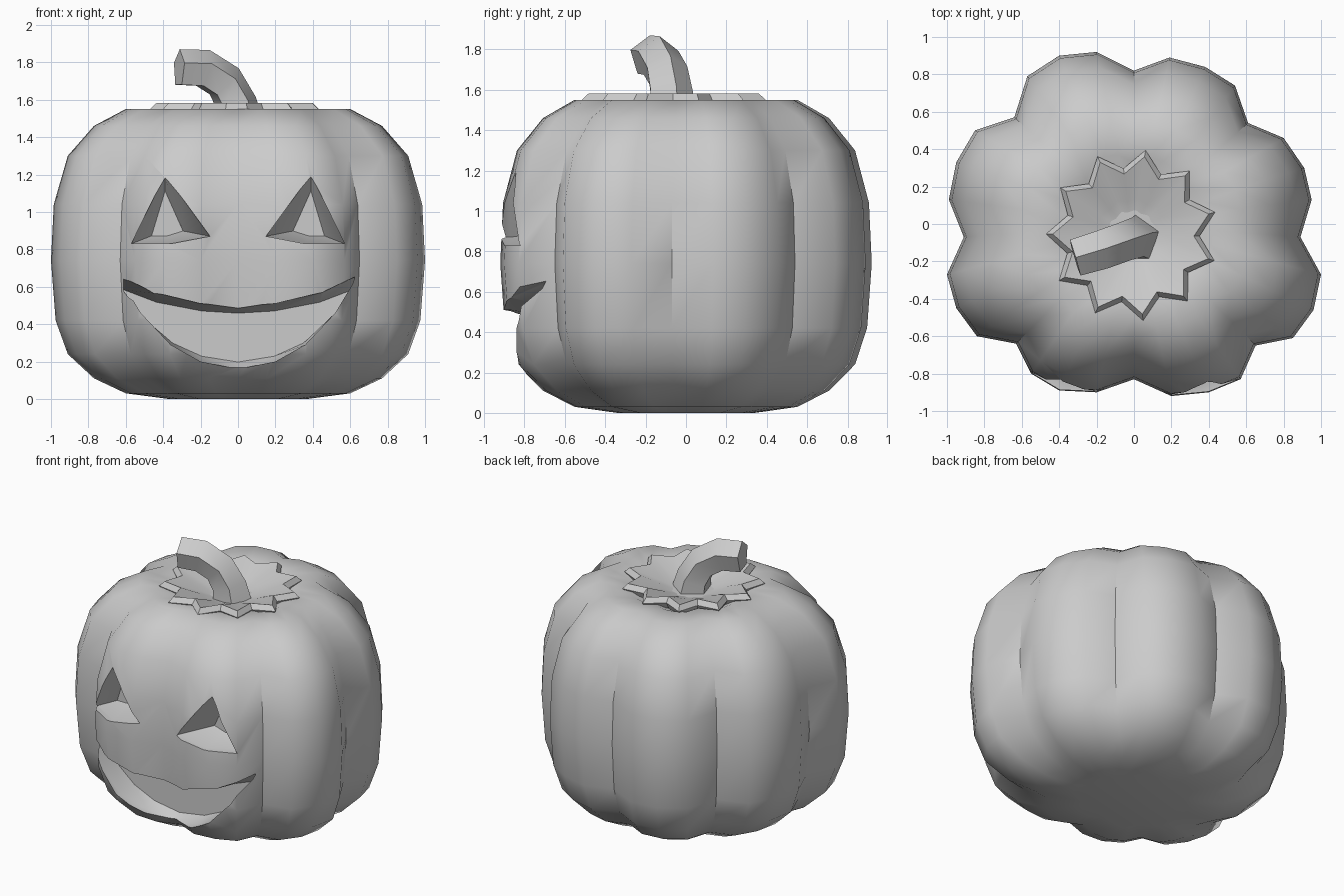
import bpy, bmesh, math
from mathutils import Vector

if "Cube" in bpy.data.objects:
    bpy.data.objects.remove(bpy.data.objects["Cube"])


def loft(name, rings):
    """Skin a list of equal-length point loops and cap both ends."""
    bm = bmesh.new()
    loops = [[bm.verts.new(p) for p in ring] for ring in rings]
    n = len(loops[0])
    for a, b in zip(loops, loops[1:]):
        for i in range(n):
            j = (i + 1) % n
            bm.faces.new((a[i], a[j], b[j], b[i]))
    bm.faces.new(loops[0][::-1])
    bm.faces.new(loops[-1])
    if bm.calc_volume(signed=True) < 0:
        bmesh.ops.reverse_faces(bm, faces=bm.faces)
    mesh = bpy.data.meshes.new(name)
    bm.to_mesh(mesh)
    bm.free()
    obj = bpy.data.objects.new(name, mesh)
    bpy.context.collection.objects.link(obj)
    return obj


def activate(obj):
    bpy.ops.object.select_all(action='DESELECT')
    obj.select_set(True)
    bpy.context.view_layer.objects.active = obj


def smooth(obj, angle):
    activate(obj)
    bpy.ops.object.shade_smooth_by_angle(angle=math.radians(angle))


def carve(obj, cutter):
    """Subtract the cutter, trying the next solver if one loses the body."""
    before = obj.data.copy()
    for solver in ('MANIFOLD', 'EXACT', 'FLOAT'):
        activate(obj)
        mod = obj.modifiers.new("carve", 'BOOLEAN')
        mod.operation = 'DIFFERENCE'
        mod.solver = solver
        mod.object = cutter
        bpy.ops.object.modifier_apply(modifier=mod.name)
        if len(obj.data.polygons) > len(before.polygons):
            break
        obj.data = before.copy()
    bpy.data.objects.remove(cutter)


# Body: eight-lobed plan outline scaled up a rounded profile
outline = [(0, -.83), (.2, -.92), (.4, -.90), (.57, -.83), (.65, -.65), (.85, -.61),
           (.96, -.46), (1, -.27), (.89, -.07), (.95, .13), (.91, .3), (.8, .46),
           (.61, .54), (.54, .74), (.38, .84), (.19, .89), (0, .82), (-.2, .92),
           (-.4, .9), (-.57, .79), (-.64, .57), (-.85, .5), (-.95, .33), (-.99, .13),
           (-.91, -.07), (-1, -.27), (-.95, -.45), (-.84, -.6), (-.63, -.64),
           (-.55, -.8), (-.4, -.89), (-.2, -.9)]
profile = [(.37, 0), (.6, .03), (.77, .11), (.91, .24), (.975, .42), (1, .74),
           (.985, 1.04), (.91, 1.3), (.77, 1.46), (.6, 1.55), (.4, 1.54), (.15, 1.43)]
body = loft("pumpkin_body", [[(x * s, y * s, z) for x, y in outline] for s, z in profile])


# Face cutters: tapered pockets pushed in from the front
def pocket(name, shape, centre, scale, back):
    cx, cz = centre
    front = [-.87 + 1.1 * max(0, abs(x) - .45) + .7 * max(0, .4 - z) for x, z in shape]
    obj = loft(name, [
        [(x, -1.2, z) for x, z in shape],
        [(x, y, z) for (x, z), y in zip(shape, front)],
        [(cx + (x - cx) * scale[0], back, cz + (z - cz) * scale[1]) for x, z in shape]])
    obj.hide_render = True
    return obj


eye = [(.39, 1.2), (.57, .83), (.36, .83), (.15, .87)]
half_top = [(.64, .66), (.45, .57), (.2, .51)]
half_bottom = [(.2, .2), (.36, .29), (.52, .46)]
mouth = ([(-x, z) for x, z in half_top] + [(0, .495)] + half_top[::-1]
         + half_bottom[::-1] + [(0, .16)] + [(-x, z) for x, z in half_bottom])
for m in (-1, 1):
    carve(body, pocket("eye_cutter", [(m * x, z) for x, z in eye], (m * .39, .95), (.4, .65), -.68))
carve(body, pocket("mouth_cutter", mouth, (0, .33), (.97, .78), -.65))
smooth(body, 45)


# Lid: eleven-pointed star with a bevelled rim and dished middle
def star(outer, inner, z):
    ring = []
    for i in range(22):
        a = math.radians(81) + i * math.pi / 11
        r = inner if i % 2 else outer
        ring.append((-.01 + r * math.cos(a), -.06 + r * math.sin(a), z))
    return ring


lid = loft("lid", [star(.43, .33, 1.50), star(.46, .36, 1.55), star(.425, .33, 1.583),
                   star(.2, .18, 1.52), star(.07, .07, 1.48)])
smooth(lid, 40)

# Stem: bent five-sided stalk leaning left and forward
path = [Vector(p) for p in [(.02, -.08, 1.42), (-.01, -.08, 1.58), (-.07, -.10, 1.69),
                            (-.18, -.14, 1.76), (-.315, -.18, 1.765)]]
radii = [.14, .115, .11, .11, .105]
side = Vector((-.3, .954, 0))
rings = []
for i, (p, r) in enumerate(zip(path, radii)):
    t = (path[min(i + 1, 4)] - path[max(i - 1, 0)]).normalized()
    up = side.cross(t).normalized()
    across = t.cross(up)
    rings.append([p + r * (up * math.cos(k * math.tau / 5) + across * math.sin(k * math.tau / 5))
                  for k in range(5)])
stem = loft("stem", rings)
smooth(stem, 35)
